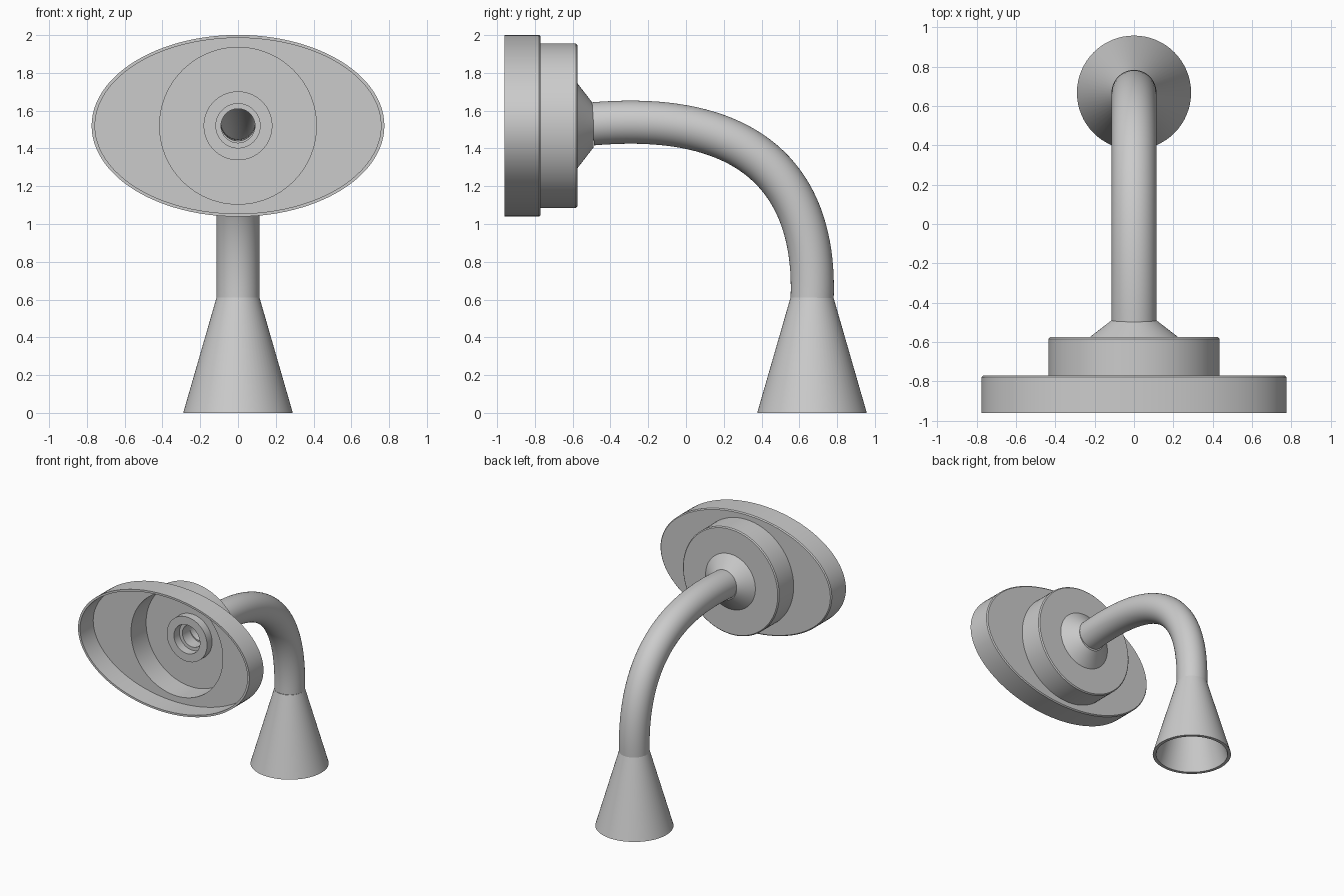
import bpy, bmesh, math
from mathutils import Vector
from mathutils.geometry import interpolate_bezier

cube = bpy.data.objects.get("Cube")
if cube:
    bpy.data.objects.remove(cube)

grey = bpy.data.materials.new("plain_grey")
grey.use_nodes = True
colour = (0.6, 0.6, 0.6, 1)
grey.diffuse_color = colour
grey.node_tree.nodes["Principled BSDF"].inputs["Base Color"].default_value = colour

X = Vector((1, 0, 0))
Y = Vector((0, 1, 0))
Z = Vector((0, 0, 1))


def loft(name, rings, sides):
    """Closed hollow skin through rings of (centre, half axis, half axis)."""
    bm = bmesh.new()
    loops = []
    for centre, u, v in rings:
        angles = [2 * math.pi * i / sides for i in range(sides)]
        loops.append([bm.verts.new(centre + u * math.cos(a) + v * math.sin(a))
                      for a in angles])
    for k, a in enumerate(loops):
        b = loops[(k + 1) % len(loops)]
        for i in range(sides):
            j = (i + 1) % sides
            bm.faces.new((a[i], a[j], b[j], b[i]))
    bmesh.ops.recalc_face_normals(bm, faces=bm.faces)
    mesh = bpy.data.meshes.new(name)
    bm.to_mesh(mesh)
    bm.free()
    mesh.materials.append(grey)
    obj = bpy.data.objects.new(name, mesh)
    bpy.context.collection.objects.link(obj)
    bpy.ops.object.select_all(action='DESELECT')
    obj.select_set(True)
    bpy.context.view_layer.objects.active = obj
    bpy.ops.object.shade_smooth_by_angle(angle=math.radians(25))
    return obj


# Head: collar, round housing, oval rim, then back along the inside to the bore
head_z = 1.52
profile = [
    (-0.49, 0.115, 0.115), (-0.575, 0.225, 0.225),
    (-0.575, 0.427, 0.427), (-0.583, 0.435, 0.435), (-0.77, 0.435, 0.435),
    (-0.77, 0.767, 0.473), (-0.778, 0.775, 0.481), (-0.96, 0.775, 0.481),
    (-0.96, 0.757, 0.465), (-0.79, 0.757, 0.465),
    (-0.79, 0.415, 0.415), (-0.595, 0.415, 0.415),
    (-0.595, 0.182, 0.182), (-0.66, 0.182, 0.182),
    (-0.66, 0.117, 0.117), (-0.59, 0.117, 0.117),
    (-0.59, 0.09, 0.09), (-0.49, 0.09, 0.09),
]
loft("shower_head", [(Vector((0, y, head_z)), X * rx, Z * rz)
                     for y, rx, rz in profile], 96)

# Curved hollow arm
path = interpolate_bezier(Vector((0, -0.495, 1.53)), Vector((0, 0.3, 1.6)),
                          Vector((0, 0.69, 1.27)), Vector((0, 0.668, 0.61)), 40)
frames = []
for i, p in enumerate(path):
    tangent = path[min(i + 1, len(path) - 1)] - path[max(i - 1, 0)]
    frames.append((p, X.cross(tangent.normalized())))
outer = [(p, X * 0.114, n * 0.114) for p, n in frames]
inner = [(p, X * 0.09, n * 0.09) for p, n in reversed(frames)]
loft("curved_arm", outer + inner, 48)

# Flared hollow base
flare = [(0, 0.29), (0.61, 0.114), (0.61, 0.09), (0, 0.265)]
loft("flared_base", [(Vector((0, 0.667, z)), X * r, Y * r) for z, r in flare], 64)
